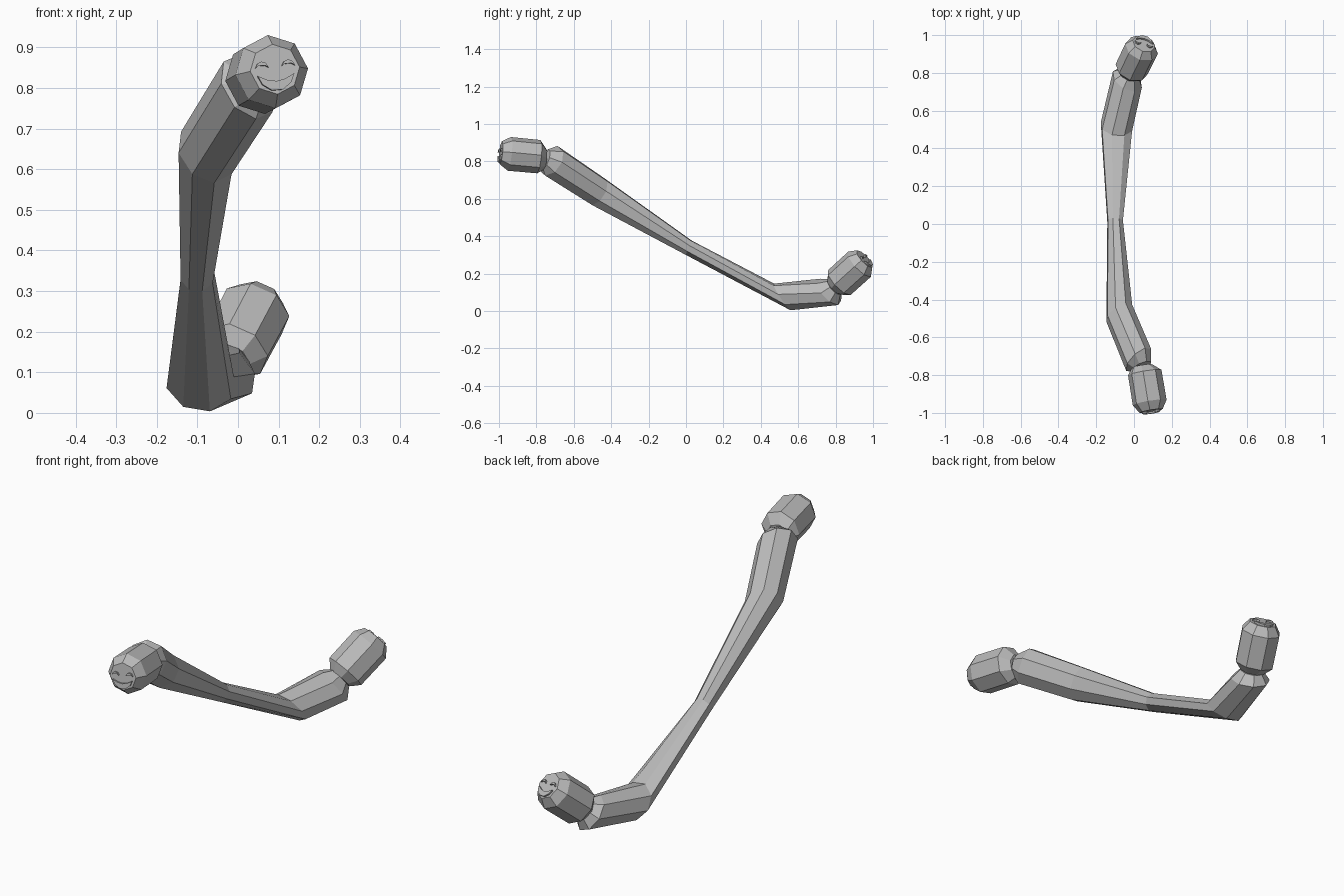
import bpy, bmesh, math
from mathutils import Vector

cube = bpy.data.objects.get("Cube")
if cube:
    bpy.data.objects.remove(cube, do_unlink=True)

GREY = (0.5, 0.5, 0.5, 1)
grey = bpy.data.materials.new("plain_grey")
grey.use_nodes = True
grey.diffuse_color = GREY
grey.node_tree.nodes["Principled BSDF"].inputs["Base Color"].default_value = GREY


def finish(name, bm):
    bmesh.ops.recalc_face_normals(bm, faces=bm.faces)
    mesh = bpy.data.meshes.new(name)
    bm.to_mesh(mesh)
    bm.free()
    mesh.materials.append(grey)
    obj = bpy.data.objects.new(name, mesh)
    bpy.context.collection.objects.link(obj)
    return obj


def frame(normal):
    """Sideways and upward axes of a disc facing along normal."""
    n = Vector(normal).normalized()
    side = Vector((1, 0, 0))
    side = (side - n * side.dot(n)).normalized()
    up = n.cross(side)
    return n, side, up if up.z > 0 else -up


def loft(name, rings, phase):
    """Eight-sided tube through (centre, normal, radius) rings, capped."""
    bm = bmesh.new()
    loops = []
    for centre, normal, radius in rings:
        n, side, up = frame(normal)
        angles = [math.radians(phase + 45 * k) for k in range(8)]
        loops.append([bm.verts.new(Vector(centre) + radius * (side * math.cos(a) + up * math.sin(a)))
                      for a in angles])
    for a, b in zip(loops, loops[1:]):
        for k in range(8):
            j = (k + 1) % 8
            bm.faces.new((a[k], a[j], b[j], b[k]))
    bm.faces.new(loops[0])
    bm.faces.new(loops[-1])
    return finish(name, bm)


def plate(name, outline, centre, normal, tilt, height=0.009):
    """Thin raised shape lying on a face."""
    n, side, up = frame(normal)
    c, s = math.cos(tilt), math.sin(tilt)
    side, up = side * c + up * s, up * c - side * s
    bm = bmesh.new()
    base = [bm.verts.new(Vector(centre) + side * x + up * y) for x, y in outline]
    bottom = bm.faces.new(base)
    top = bmesh.ops.extrude_face_region(bm, geom=[bottom], use_keep_orig=True)
    verts = [v for v in top["geom"] if isinstance(v, bmesh.types.BMVert)]
    bmesh.ops.translate(bm, vec=n * height, verts=verts)
    return finish(name, bm)


# Bent body: neck, arm, elbow, thin waist, elbow, arm, neck
FRONT_AXIS = (0.16, -0.98, 0.11)
BACK_AXIS = (0.30, 0.69, 0.65)
front_neck = (0.042, -0.752, 0.812)
back_neck = (-0.022, 0.793, 0.128)
loft("front_arm", [
    (front_neck, (0.35, -0.85, 0.3), 0.055),
    ((0.025, -0.72, 0.803), (0.62, -0.66, 0.42), 0.088),
    ((-0.078, -0.472, 0.64), (0.5, -0.75, 0.43), 0.082),
    ((-0.1, 0.015, 0.338), (0, -0.9, 0.4), 0.043),
], 16)
loft("back_arm", [
    ((-0.1, 0.015, 0.338), (0, -0.9, 0.4), 0.043),
    ((-0.093, 0.515, 0.075), (0.13, 0.82, 0.55), 0.087),
    ((-0.035, 0.765, 0.102), (0.43, 0.68, 0.6), 0.088),
    (back_neck, (0.36, 0.7, 0.62), 0.055),
], 16)

# Barrel-shaped heads, each with a smiling face
EYE = [(-0.017, -0.005), (-0.010, 0.007), (0, 0.011), (0.010, 0.007),
       (0.017, -0.005), (0.008, 0.001), (-0.008, 0.001)]
MOUTH = [(-0.046, -0.014), (-0.022, -0.026), (0, -0.03), (0.022, -0.026), (0.046, -0.014),
         (0.036, -0.036), (0.014, -0.052), (-0.014, -0.052), (-0.036, -0.036)]


def head(name, neck, back, front, face, axis, turn):
    loft(name + "_head", [(neck, axis, 0.055), (back, axis, 0.09),
                          (front, axis, 0.091), (face, axis, 0.062)], turn)
    tilt = math.radians(turn)
    for label, x in (("right", -0.033), ("left", 0.033)):
        plate(f"{name}_{label}_eye", [(px + x, py + 0.01) for px, py in EYE], face, axis, tilt)
    plate(name + "_mouth", MOUTH, face, axis, tilt)


head("front", front_neck, (0.057, -0.787, 0.825), (0.083, -0.945, 0.840),
     (0.091, -0.990, 0.846), FRONT_AXIS, 6)
head("back", back_neck, (-0.012, 0.82, 0.152), (0.040, 0.928, 0.250),
     (0.052, 0.955, 0.278), BACK_AXIS, 6)
